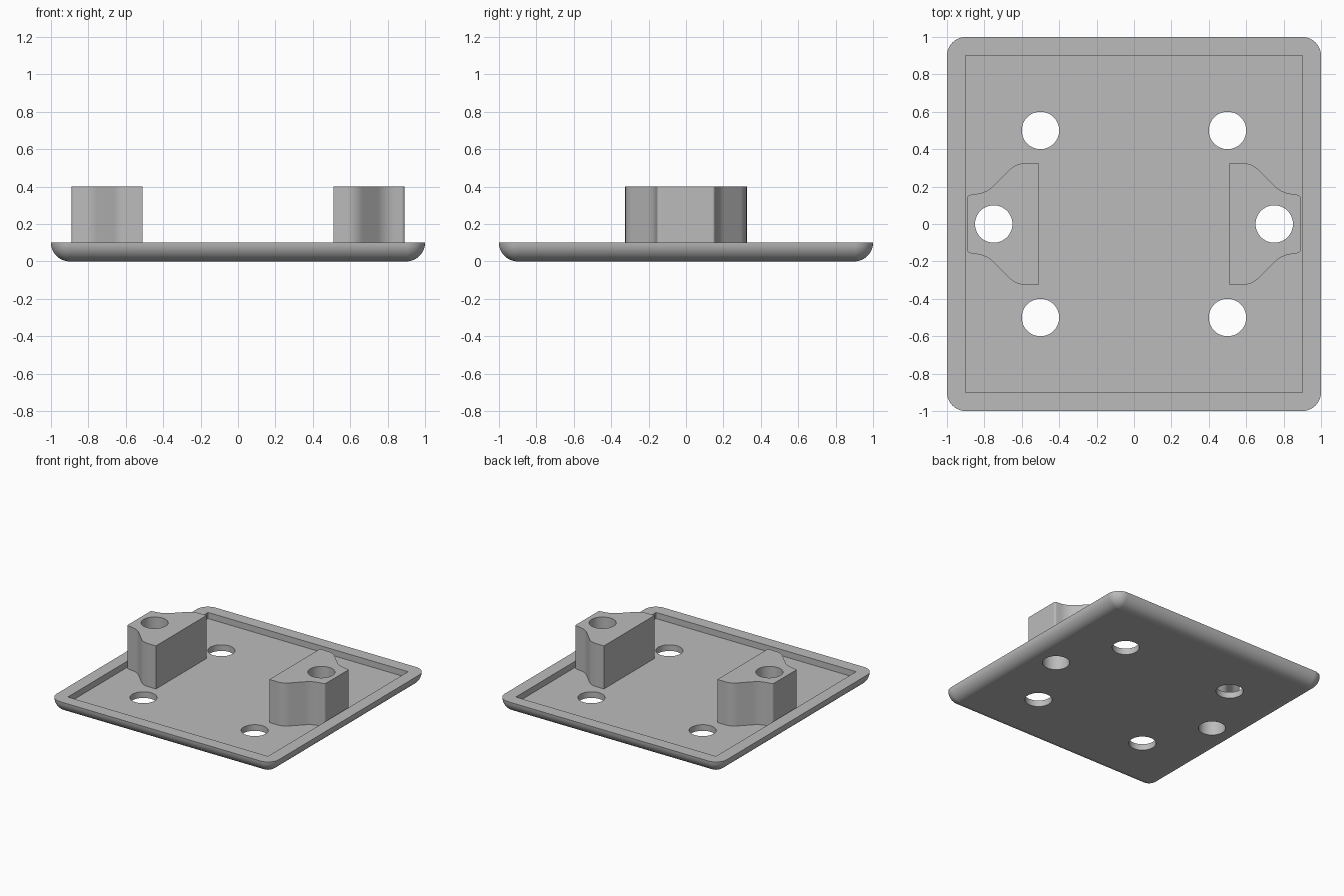
import bpy, bmesh, math
from mathutils import Vector

if "Cube" in bpy.data.objects:
    bpy.data.objects.remove(bpy.data.objects["Cube"])

grey = bpy.data.materials.new("plain grey")
grey.use_nodes = True
grey.diffuse_color = (0.5, 0.5, 0.5, 1)
grey.node_tree.nodes["Principled BSDF"].inputs["Base Color"].default_value = (0.5, 0.5, 0.5, 1)

RADIUS, CORE, FLOOR, RIM, TOP = 0.1, 0.9, 0.05, 0.1, 0.4
STEPS = 10


def make_object(name, bm):
    bmesh.ops.remove_doubles(bm, verts=bm.verts, dist=1e-4)
    bmesh.ops.recalc_face_normals(bm, faces=bm.faces)
    mesh = bpy.data.meshes.new(name)
    bm.to_mesh(mesh)
    bm.free()
    mesh.materials.append(grey)
    obj = bpy.data.objects.new(name, mesh)
    bpy.context.collection.objects.link(obj)
    return obj


def rounded_square(bm, radius, z):
    """Ring of vertices: a square core with corners of the given radius."""
    ring = []
    for corner in range(4):
        mid = math.pi / 4 + corner * math.pi / 2
        cx = math.copysign(CORE, math.cos(mid))
        cy = math.copysign(CORE, math.sin(mid))
        for i in range(STEPS + 1):
            a = (corner + i / STEPS) * math.pi / 2
            ring.append(bm.verts.new((cx + radius * math.cos(a), cy + radius * math.sin(a), z)))
    return ring


def drill(obj, centres):
    """Cut round vertical holes, then shade smooth with sharp edges."""
    bm = bmesh.new()
    for x, y in centres:
        made = bmesh.ops.create_cone(bm, cap_ends=True, segments=48, radius1=RADIUS,
                                     radius2=RADIUS, depth=2)
        bmesh.ops.translate(bm, verts=made["verts"], vec=(x, y, 0))
    cutter = make_object(obj.name + "_cutter", bm)
    cutter.hide_render = True
    mod = obj.modifiers.new("holes", "BOOLEAN")
    mod.operation, mod.solver, mod.object = "DIFFERENCE", "EXACT", cutter
    bpy.ops.object.select_all(action="DESELECT")
    obj.select_set(True)
    bpy.context.view_layer.objects.active = obj
    bpy.ops.object.modifier_apply(modifier=mod.name)
    bpy.data.objects.remove(cutter)
    bpy.ops.object.shade_smooth_by_angle(angle=math.radians(30))
    weighted = obj.modifiers.new("flat face normals", "WEIGHTED_NORMAL")
    weighted.keep_sharp = True


# Tray plate: rounded underside, flat rim and shallow square recess
bm = bmesh.new()
rings = []
for i in range(STEPS + 1):
    a = i / STEPS * math.pi / 2
    rings.append(rounded_square(bm, RADIUS * math.sin(a), RIM * (1 - math.cos(a))))
rings += [rounded_square(bm, 0, RIM), rounded_square(bm, 0, FLOOR)]
for low, high in zip(rings, rings[1:]):
    for i in range(len(low)):
        j = (i + 1) % len(low)
        bm.faces.new((low[i], low[j], high[j], high[i]))
bm.faces.new(rings[0])
bm.faces.new(rings[-1])
plate = make_object("tray_plate", bm)
drill(plate, [(x, y) for x in (-0.5, 0.5) for y in (-0.5, 0.5)] + [(-0.75, 0), (0.75, 0)])


def bend(start, control, end, n=8):
    a, b, c = Vector(start), Vector(control), Vector(end)
    return [a * (1 - t) ** 2 + b * 2 * t * (1 - t) + c * t * t for t in (i / n for i in range(n + 1))]


# Screw posts: wide straight inner face, waisted towards the outer edge
half = [Vector((0.51, 0.325))]
half += bend((0.58, 0.325), (0.63, 0.325), (0.665, 0.29))
half += bend((0.75, 0.205), (0.79, 0.165), (0.85, 0.16))
half += bend((0.875, 0.156), (0.89, 0.154), (0.89, 0.14), 5)
outline = half + [Vector((p.x, -p.y)) for p in reversed(half)]

for name, side in (("left_post", 1), ("right_post", -1)):
    bm = bmesh.new()
    base = bm.faces.new([bm.verts.new((side * p.x, p.y, FLOOR)) for p in outline])
    top = bmesh.ops.extrude_face_region(bm, geom=[base], use_keep_orig=True)["geom"]
    bmesh.ops.translate(bm, verts=[v for v in top if isinstance(v, bmesh.types.BMVert)],
                        vec=(0, 0, TOP - FLOOR))
    drill(make_object(name, bm), [(side * 0.75, 0)])
